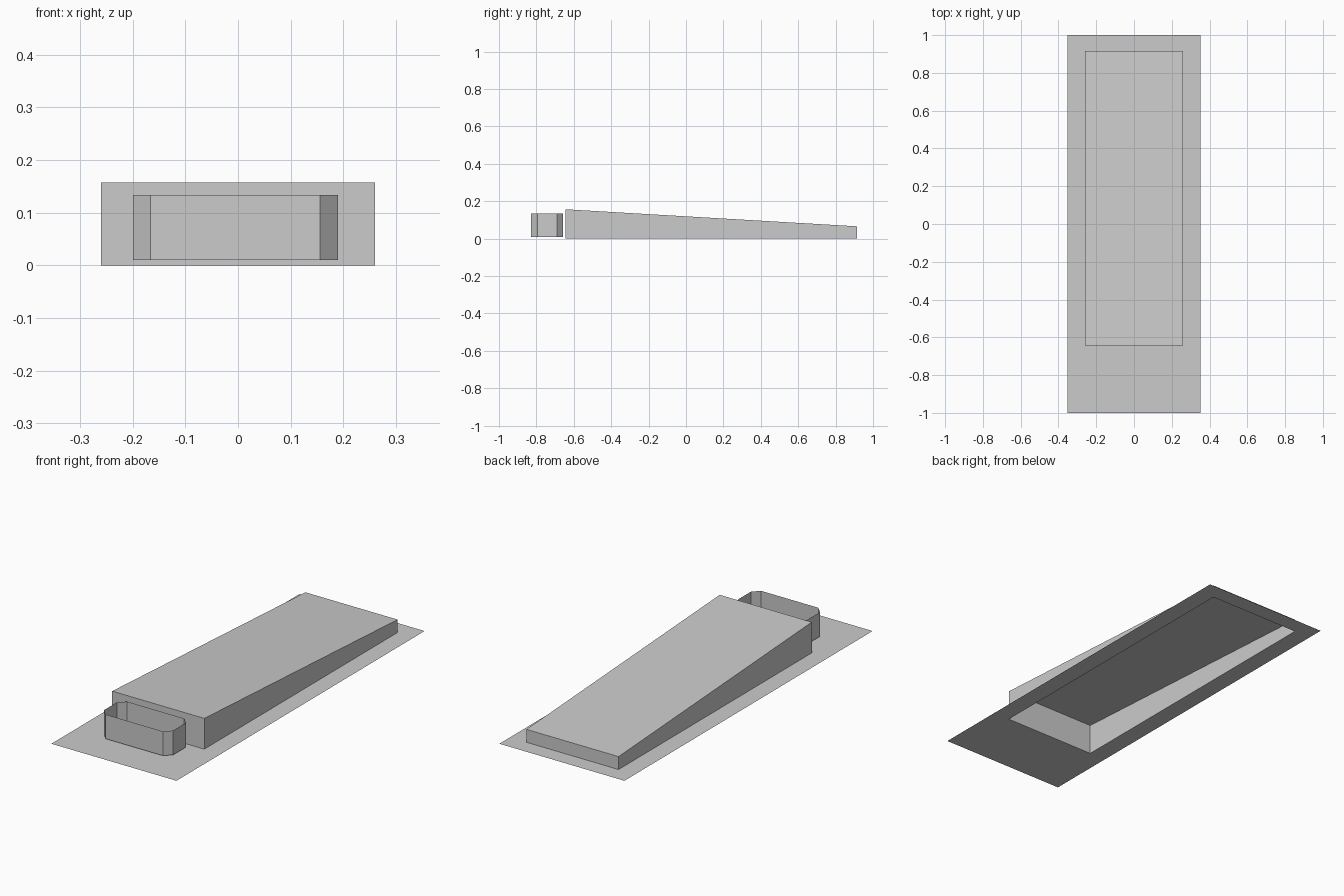
import bpy

if "Cube" in bpy.data.objects:
    bpy.data.objects.remove(bpy.data.objects["Cube"])

# One plain grey for everything
grey = bpy.data.materials.new("plain_grey")
grey.diffuse_color = (0.6, 0.6, 0.6, 1)
grey.use_nodes = True
grey.node_tree.nodes["Principled BSDF"].inputs["Base Color"].default_value = grey.diffuse_color


def rect(x, y0, y1, z0, z1):
    """Four corners, counter-clockwise, z0 at the front and z1 at the back."""
    return [(-x, y0, z0), (x, y0, z0), (x, y1, z1), (-x, y1, z1)]


def band(n):
    """Quads joining a loop of n points to the next loop of n points."""
    return [(i, (i + 1) % n, n + (i + 1) % n, n + i) for i in range(n)]


def add(name, verts, faces):
    mesh = bpy.data.meshes.new(name)
    mesh.from_pydata(verts, [], faces)
    mesh.materials.append(grey)
    obj = bpy.data.objects.new(name, mesh)
    bpy.context.collection.objects.link(obj)
    return obj


FRONT, BACK, HALF = -0.643, 0.915, 0.26

# Flat ground sheet with an opening under the ramp
add("ground_sheet",
    rect(0.353, -1, 1, 0, 0) + rect(HALF, FRONT, BACK, 0, 0), band(4))

# Sloping ramp shell, open underneath
add("ramp_shell",
    rect(HALF, FRONT, BACK, 0, 0) + rect(HALF, FRONT, BACK, 0.157, 0.066),
    band(4) + [(4, 5, 6, 7)])

# Thin wall ring with chamfered corners, open at top and bottom
x0, x1, y0, y1, c = -0.2, 0.19, -0.829, -0.657, 0.034
outline = [(x0 + c, y0), (x1 - c, y0), (x1, y0 + c), (x1, y1 - c),
           (x1 - c, y1), (x0 + c, y1), (x0, y1 - c), (x0, y0 + c)]
add("wall_ring", [(x, y, z) for z in (0.01, 0.134) for x, y in outline], band(8))
